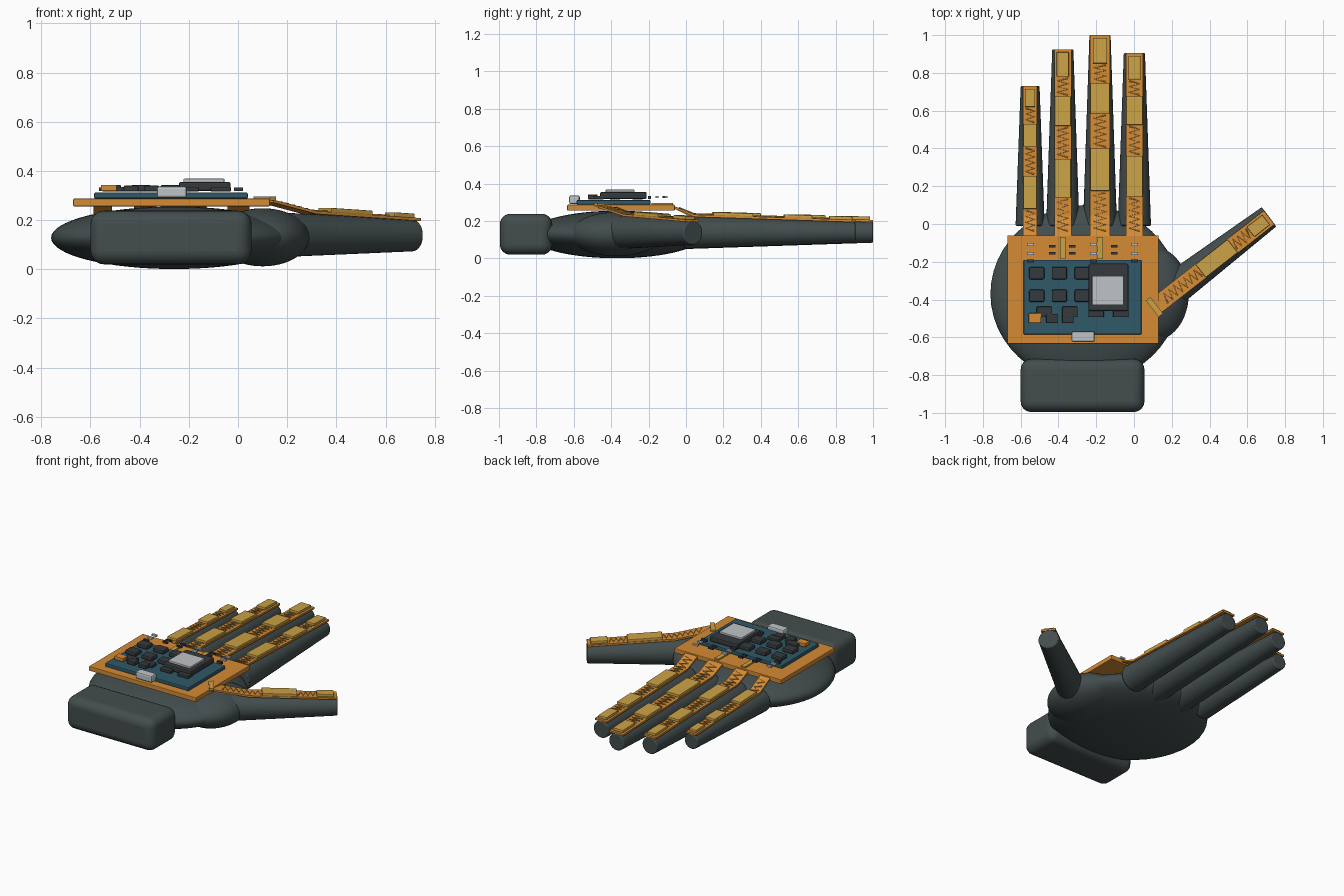
import bpy, bmesh, math
from mathutils import Matrix, Vector

if "Cube" in bpy.data.objects:
    bpy.data.objects.remove(bpy.data.objects["Cube"])


def material(name, rgb):
    m = bpy.data.materials.new(name)
    m.diffuse_color = (*rgb, 1)
    m.use_nodes = True
    m.node_tree.nodes["Principled BSDF"].inputs["Base Color"].default_value = m.diffuse_color
    return m


GLOVE = material("dark glove", (0.056, 0.074, 0.075))
ORANGE = material("orange film", (0.66, 0.26, 0.035))
GOLD = material("gold plate", (0.60, 0.36, 0.06))
WIRE = material("pale gold wire", (0.76, 0.45, 0.10))
BLUE = material("blue board", (0.028, 0.10, 0.14))
CHIP = material("black chip", (0.037, 0.042, 0.046))
SILVER = material("silver metal", (0.52, 0.55, 0.57))


def finish(name, bm, mat, matrix=Matrix(), smooth=False, bevel=0, segments=2):
    bmesh.ops.recalc_face_normals(bm, faces=bm.faces)
    me = bpy.data.meshes.new(name)
    bm.to_mesh(me)
    bm.free()
    me.materials.append(mat)
    ob = bpy.data.objects.new(name, me)
    bpy.context.collection.objects.link(ob)
    ob.matrix_world = matrix
    if bevel:
        b = ob.modifiers.new("bevel", 'BEVEL')
        b.width, b.segments = bevel, segments
    if smooth:
        bpy.ops.object.select_all(action='DESELECT')
        ob.select_set(True)
        bpy.context.view_layer.objects.active = ob
        bpy.ops.object.shade_smooth_by_angle(angle=math.radians(40))
    return ob


def box(name, x, y, z, mat, bevel=0, segments=2, matrix=Matrix(), smooth=False):
    """Box from (min, max) ranges."""
    bm = bmesh.new()
    bmesh.ops.create_cube(bm, size=1)
    for v in bm.verts:
        v.co = [r[0] + (c + 0.5) * (r[1] - r[0]) for c, r in zip(v.co, (x, y, z))]
    return finish(name, bm, mat, matrix, smooth, bevel, segments)


def centred(name, x, y, w, d, z, mat, bevel=0.004):
    return box(name, (x - w / 2, x + w / 2), (y - d / 2, y + d / 2), z, mat, bevel)


def ellipsoid(name, centre, radii):
    bm = bmesh.new()
    bmesh.ops.create_uvsphere(bm, u_segments=48, v_segments=32, radius=1)
    bmesh.ops.scale(bm, vec=radii, verts=bm.verts)
    finish(name, bm, GLOVE, Matrix.Translation(centre), True)


def cone(name, start, end, r1, r2):
    """Tapered finger with flat ends."""
    a, b = Vector(start), Vector(end)
    bm = bmesh.new()
    bmesh.ops.create_cone(bm, cap_ends=True, segments=32, radius1=r1, radius2=r2,
                          depth=(b - a).length)
    rot = (b - a).to_track_quat('Z', 'Y').to_matrix().to_4x4()
    finish(name, bm, GLOVE, Matrix.Translation((a + b) / 2) @ rot, True, 0.006)


def height(path, s):
    for (s0, z0), (s1, z1) in zip(path, path[1:]):
        if s <= s1:
            return z0 + (z1 - z0) * (s - s0) / (s1 - s0)
    return path[-1][1]


def sensor(name, matrix, path, width, plates):
    """Film strip along local x, with raised plates and zigzag wires between them."""
    bm = bmesh.new()
    rings = []
    for s, z in path:
        rings.append([bm.verts.new((s, w, z + h)) for w, h in
                      ((-width / 2, -0.012), (width / 2, -0.012), (width / 2, 0), (-width / 2, 0))])
    for a, b in zip(rings, rings[1:]):
        for i in range(4):
            j = (i + 1) % 4
            bm.faces.new((a[i], a[j], b[j], b[i]))
    bm.faces.new(rings[0])
    bm.faces.new(rings[-1])
    finish(name + "_film", bm, ORANGE, matrix)

    for i, (s0, s1) in enumerate(plates):
        k = 0.72 if i == len(plates) - 1 else 0.96
        bm = bmesh.new()
        bmesh.ops.create_cube(bm, size=1)
        for v in bm.verts:
            s = s0 if v.co.x < 0 else s1
            v.co = (s, v.co.y * width * k, height(path, s) + (0.017 if v.co.z > 0 else -0.002))
        finish(name + "_plate", bm, GOLD, matrix, False, 0.004)

    # zigzag wires in the gaps
    starts = [0.02] + [p[1] for p in plates[:-1]]
    for s0, s1 in zip(starts, [p[0] for p in plates]):
        n = max(5, round((s1 - s0) / 0.018))
        cu = bpy.data.curves.new(name + "_wire", 'CURVE')
        cu.dimensions = '3D'
        cu.bevel_depth = 0.004
        cu.bevel_resolution = 0
        sp = cu.splines.new('POLY')
        sp.points.add(n)
        for i in range(n + 1):
            s = s0 + 0.008 + (s1 - s0 - 0.016) * i / n
            w = width * 0.3 * (1 if i % 2 else -1)
            sp.points[i].co = (s, w, height(path, s) + 0.002, 1)
        cu.materials.append(WIRE)
        ob = bpy.data.objects.new(name + "_wire", cu)
        bpy.context.collection.objects.link(ob)
        ob.matrix_world = matrix


# Glove body
ellipsoid("palm", (-0.26, -0.37, 0.128), (0.5, 0.47, 0.127))
ellipsoid("thumb_base", (0.1, -0.37, 0.13), (0.19, 0.25, 0.118))
box("wrist_cuff", (-0.6, 0.055), (-0.995, -0.715), (0.02, 0.238), GLOVE, 0.055, 6, smooth=True)

# Fingers: x, tip y, base radius, tip radius, film width, plate ranges in y
fingers = {
    "little_finger": (-0.55, 0.73, 0.077, 0.05, 0.075, [(0.08, 0.255), (0.41, 0.53), (0.62, 0.715)]),
    "ring_finger": (-0.377, 0.925, 0.088, 0.056, 0.09, [(0.14, 0.345), (0.52, 0.675), (0.78, 0.91)]),
    "middle_finger": (-0.18, 1.0, 0.09, 0.056, 0.105, [(0.175, 0.4), (0.585, 0.745), (0.85, 0.985)]),
    "index_finger": (0.002, 0.905, 0.088, 0.056, 0.09, [(0.145, 0.36), (0.525, 0.675), (0.765, 0.89)]),
}
for name, (x, tip, r1, r2, width, plates) in fingers.items():
    cone(name, (x, -0.01, 0.14), (x, tip, 0.14), r1, r2)
    m = Matrix.Translation((x, -0.065, 0)) @ Matrix.Rotation(math.pi / 2, 4, 'Z')
    path = [(0, 0.28), (0.11, 0.14 + r1 + 0.006), (tip + 0.065, 0.14 + r2 + 0.01)]
    sensor(name, m, path, width, [(a + 0.065, b + 0.065) for a, b in plates])

# Thumb
cone("thumb", (0.19, -0.36, 0.14), (0.715, 0.038, 0.137), 0.09, 0.064)
thumb_frame = Matrix.Translation((0.14, -0.415, 0)) @ Matrix.Rotation(math.radians(38), 4, 'Z')
sensor("thumb", thumb_frame, [(-0.03, 0.283), (0.19, 0.237), (0.73, 0.208)], 0.092,
       [(0.27, 0.485), (0.605, 0.71)])
box("thumb_connector", (-0.055, -0.025), (-0.055, 0.055), (0.28, 0.296), GOLD,
    matrix=thumb_frame)

# Circuit boards
box("film_base", (-0.67, 0.13), (-0.635, -0.06), (0.256, 0.287), ORANGE, 0.004)
box("circuit_board", (-0.585, 0.04), (-0.585, -0.19), (0.287, 0.312), BLUE, 0.006)
box("processor", (-0.24, -0.03), (-0.46, -0.21), (0.318, 0.355), CHIP, 0.008)
box("processor_lid", (-0.222, -0.055), (-0.43, -0.275), (0.353, 0.368), SILVER, 0.004)
box("cable_socket", (-0.33, -0.208), (-0.625, -0.568), (0.29, 0.337), SILVER, 0.01)

# Chips on the board
for x in (-0.515, -0.395, -0.275):
    for y in (-0.26, -0.38):
        centred("chip", x, y, 0.08, 0.065, (0.316, 0.343), CHIP, 0.007)
for x in (-0.475, -0.34, -0.2, -0.07):
    centred("small_chip", x, -0.465, 0.082, 0.055, (0.316, 0.335), CHIP)
for x in (-0.435, -0.35):
    centred("small_chip", x, -0.5, 0.06, 0.048, (0.316, 0.34), CHIP)
centred("orange_part", -0.525, -0.498, 0.066, 0.052, (0.318, 0.343), ORANGE)

# Tiny parts in front of the fingers
for x in (-0.548, -0.215, 0.002):
    centred("silver_pad", x, -0.108, 0.036, 0.016, (0.322, 0.333), SILVER, 0)
    centred("silver_pad", x, -0.155, 0.036, 0.016, (0.322, 0.333), SILVER, 0)
    centred("small_part", x, -0.196, 0.036, 0.016, (0.318, 0.333), CHIP, 0)
for x in (-0.433, -0.328, -0.105):
    for y in (-0.118, -0.155):
        centred("small_part", x, y, 0.034, 0.014, (0.322, 0.333), CHIP, 0)
for x in (-0.377, -0.18):
    box("finger_connector", (x - 0.015, x + 0.015), (-0.185, -0.07), (0.286, 0.297), GOLD)
